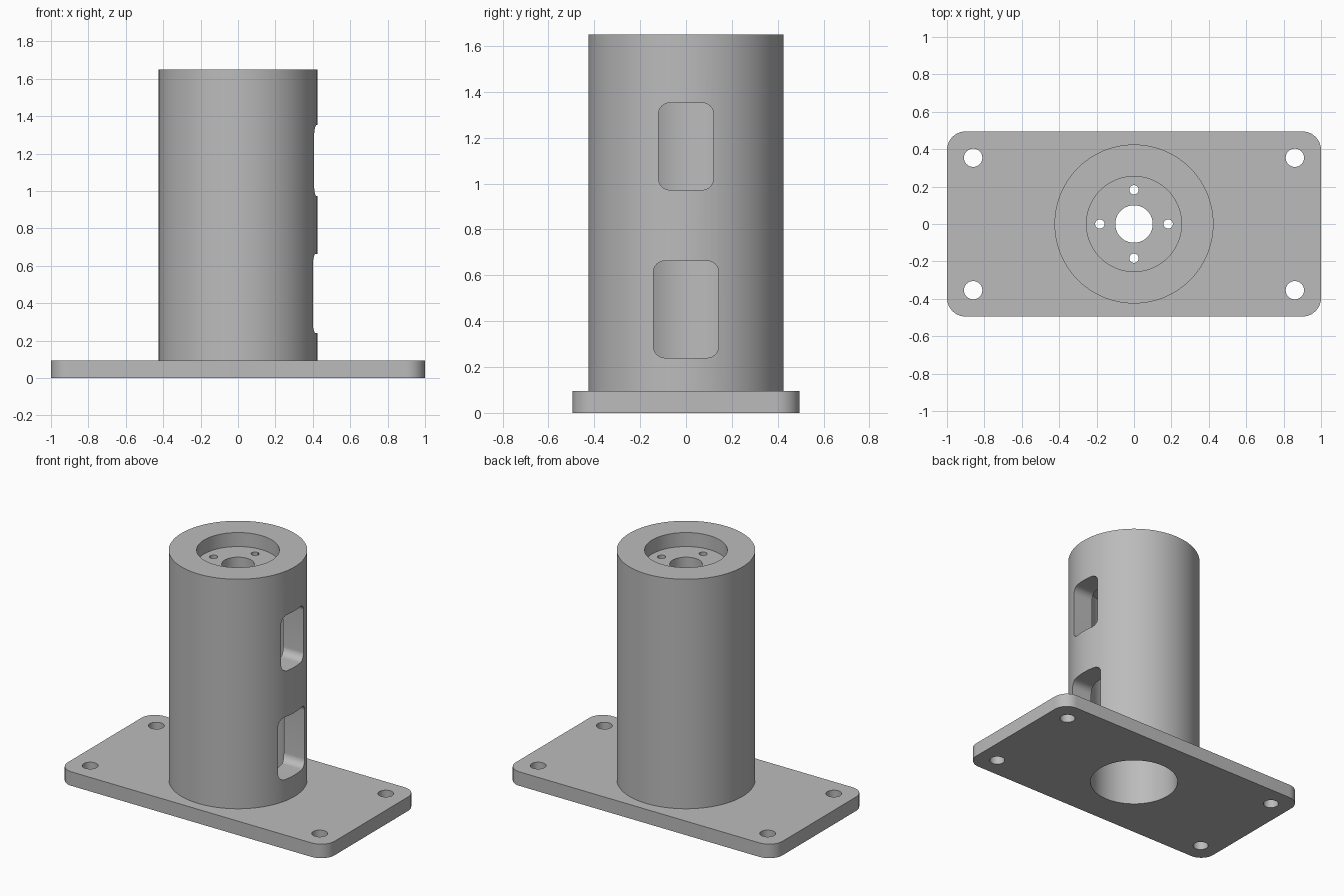
import bpy, bmesh, math
from mathutils import Matrix, Vector

if "Cube" in bpy.data.objects:
    bpy.data.objects.remove(bpy.data.objects["Cube"], do_unlink=True)

PLATE_T, HEIGHT = 0.095, 1.65
TUBE_R, BORE_R, RECESS_R, SHAFT_R = 0.425, 0.282, 0.254, 0.1
FLOOR_TOP, FLOOR_BOTTOM = 1.555, 1.455

grey = bpy.data.materials.new("plain grey")
grey.use_nodes = True
grey.diffuse_color = (0.5, 0.5, 0.5, 1)
grey.node_tree.nodes["Principled BSDF"].inputs["Base Color"].default_value = (0.5, 0.5, 0.5, 1)


def add_object(name, bm):
    bmesh.ops.recalc_face_normals(bm, faces=bm.faces)
    mesh = bpy.data.meshes.new(name)
    bm.to_mesh(mesh)
    bm.free()
    mesh.materials.append(grey)
    obj = bpy.data.objects.new(name, mesh)
    bpy.context.collection.objects.link(obj)
    return obj


def rounded_prism(name, half_u, half_v, radius, depth, matrix=Matrix(), steps=10):
    """Rounded rectangle in the local xy plane, extruded along local z."""
    bm = bmesh.new()
    verts = []
    for corner, (su, sv) in enumerate([(1, 1), (-1, 1), (-1, -1), (1, -1)]):
        for i in range(steps + 1):
            a = (corner + i / steps) * math.pi / 2
            verts.append(bm.verts.new((su * (half_u - radius) + radius * math.cos(a),
                                       sv * (half_v - radius) + radius * math.sin(a), 0)))
    face = bm.faces.new(verts)
    top = bmesh.ops.extrude_face_region(bm, geom=[face])["geom"]
    bmesh.ops.translate(bm, vec=(0, 0, depth),
                        verts=[g for g in top if isinstance(g, bmesh.types.BMVert)])
    bm.transform(matrix)
    return add_object(name, bm)


def rod(name, x, y, z0, z1, radius, segments=32):
    bm = bmesh.new()
    bmesh.ops.create_cone(bm, cap_ends=True, segments=segments, radius1=radius, radius2=radius,
                          depth=z1 - z0, matrix=Matrix.Translation((x, y, (z0 + z1) / 2)))
    return add_object(name, bm)


def lathe(name, profile, segments=96):
    """Spin a closed (radius, z) profile about the z axis."""
    bm = bmesh.new()
    rings = [[bm.verts.new((r * math.cos(a), r * math.sin(a), z)) for r, z in profile]
             for a in (2 * math.pi * s / segments for s in range(segments))]
    n = len(profile)
    for s in range(segments):
        a, b = rings[s], rings[(s + 1) % segments]
        for i in range(n):
            j = (i + 1) % n
            bm.faces.new((a[i], b[i], b[j], a[j]))
    return add_object(name, bm)


def cut(obj, cutters):
    """Subtract each cutter, bake the result and remove the cutters."""
    for cutter in cutters:
        cutter.hide_render = True
        mod = obj.modifiers.new("cut", 'BOOLEAN')
        mod.operation, mod.solver, mod.object = 'DIFFERENCE', 'EXACT', cutter
    bpy.context.view_layer.update()
    baked = bpy.data.meshes.new_from_object(
        obj.evaluated_get(bpy.context.evaluated_depsgraph_get()))
    obj.modifiers.clear()
    obj.data = baked
    baked.materials.clear()
    baked.materials.append(grey)
    for poly in baked.polygons:
        poly.material_index = 0
    for cutter in cutters:
        bpy.data.objects.remove(cutter, do_unlink=True)


# Base plate with a central bore and four mounting holes
plate = rounded_prism("base_plate", 1.0, 0.495, 0.1, PLATE_T)
cut(plate, [rod("bore_cutter", 0, 0, -0.1, 0.2, BORE_R, 96)] +
    [rod("mount_hole_cutter", sx * 0.86, sy * 0.354, -0.1, 0.2, 0.049)
     for sx in (-1, 1) for sy in (-1, 1)])

# Hollow tube with a recessed flange near the top
tube = lathe("motor_tube", [
    (TUBE_R, PLATE_T), (TUBE_R, HEIGHT), (RECESS_R, HEIGHT), (RECESS_R, FLOOR_TOP),
    (SHAFT_R, FLOOR_TOP), (SHAFT_R, FLOOR_BOTTOM), (BORE_R, FLOOR_BOTTOM), (BORE_R, PLATE_T)])

# Four small screw holes in the flange
cutters = []
for k in range(4):
    a = k * math.pi / 2
    cutters.append(rod("screw_hole_cutter", 0.183 * math.cos(a), 0.183 * math.sin(a),
                       FLOOR_BOTTOM - 0.05, FLOOR_TOP + 0.05, 0.025, 24))

# Two rounded windows through the wall on the +x side
to_side = Matrix(((0, 0, 1, 0), (1, 0, 0, 0), (0, 1, 0, 0), (0, 0, 0, 1)))
for half_width, z0, z1 in ((0.142, 0.24, 0.663), (0.12, 0.972, 1.352)):
    place = Matrix.Translation(Vector((0.1, 0, (z0 + z1) / 2))) @ to_side
    cutters.append(rounded_prism("window_cutter", half_width, (z1 - z0) / 2, 0.05, 0.5, place))
cut(tube, cutters)

# Smooth round walls, crisp edges
bpy.ops.object.select_all(action='DESELECT')
for obj in (plate, tube):
    obj.select_set(True)
bpy.context.view_layer.objects.active = tube
bpy.ops.object.shade_smooth_by_angle(angle=math.radians(30))
